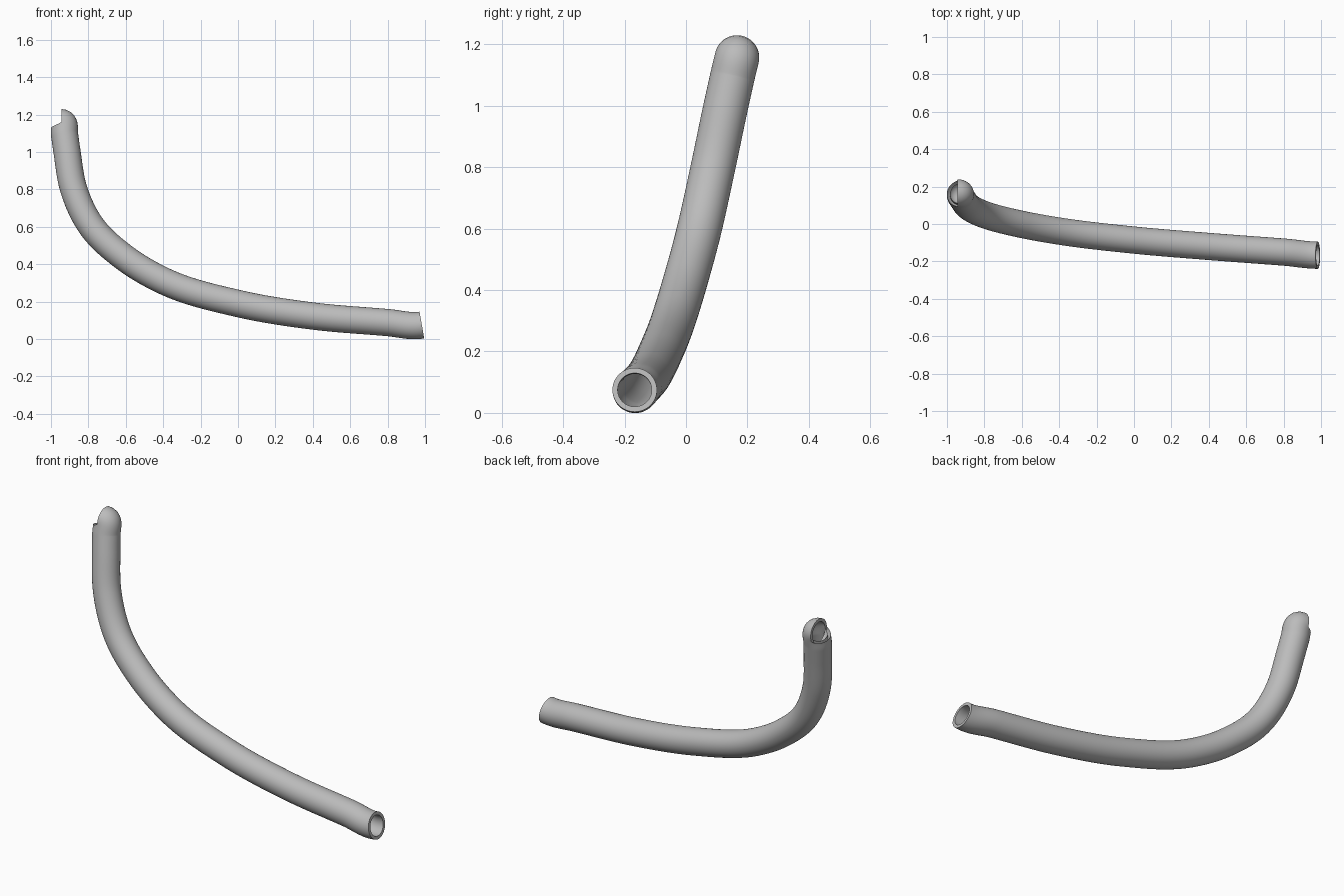
import bpy, bmesh, math
from mathutils import Vector
from mathutils.geometry import interpolate_bezier

cube = bpy.data.objects.get("Cube")
if cube:
    bpy.data.objects.remove(cube, do_unlink=True)

OUTER, INNER = 0.0725, 0.0555
SIDES, STEPS = 48, 14

# Centre line of the tube, from the low open end to the hooked upper end
path = [Vector(p) for p in (
    (0.983, -0.167, 0.075), (0.8, -0.15, 0.088), (0.4, -0.12, 0.123),
    (0, -0.086, 0.19), (-0.4, -0.038, 0.312), (-0.6, -0.002, 0.43),
    (-0.785, 0.045, 0.605), (-0.878, 0.088, 0.8), (-0.914, 0.13, 1.0),
    (-0.927, 0.15, 1.09), (-0.945, 0.166, 1.157))]


def tangent(i):
    """Direction of the centre line at a path point; both ends are set square to their cuts."""
    if i == 0:
        return Vector((-0.985, 0, -0.172)).normalized()
    if i == len(path) - 1:
        return Vector((-1, 0, 0))
    a, b = path[i] - path[i - 1], path[i + 1] - path[i]
    if i == 1:
        return b.normalized()
    if i == len(path) - 2:
        return a.normalized()
    return (a / a.length_squared + b / b.length_squared).normalized()


def smooth_path():
    """Smooth points along the path, each with its direction."""
    pts = []
    for i in range(len(path) - 1):
        a, b = path[i], path[i + 1]
        reach = (b - a).length / 3
        seg = interpolate_bezier(a, a + tangent(i) * reach,
                                 b - tangent(i + 1) * reach, b, STEPS + 1)
        pts += seg[:-1]
    pts.append(path[-1])
    dirs = [(pts[min(i + 1, len(pts) - 1)] - pts[max(i - 1, 0)]).normalized()
            for i in range(len(pts))]
    dirs[0], dirs[-1] = tangent(0), tangent(len(path) - 1)
    return list(zip(pts, dirs))


def ring(bm, centre, direction, radius):
    side = Vector((0, 1, 0))
    side = (side - direction * side.dot(direction)).normalized()
    up = direction.cross(side)
    angles = [math.tau * k / SIDES for k in range(SIDES)]
    return [bm.verts.new(centre + (side * math.cos(a) + up * math.sin(a)) * radius)
            for a in angles]


# Outer wall, far rim, inner wall and near rim as one closed sweep
bm = bmesh.new()
line = smooth_path()
rings = [ring(bm, p, d, OUTER) for p, d in line]
rings += [ring(bm, p, d, INNER) for p, d in reversed(line)]
for n, a in enumerate(rings):
    b = rings[(n + 1) % len(rings)]
    for k in range(SIDES):
        j = (k + 1) % SIDES
        bm.faces.new((a[k], a[j], b[j], b[k]))

mesh = bpy.data.meshes.new("bent_tube")
bm.to_mesh(mesh)
bm.free()
tube = bpy.data.objects.new("bent_tube", mesh)
bpy.context.collection.objects.link(tube)

# Plain grey metal
grey = bpy.data.materials.new("plain_grey")
grey.use_nodes = True
colour = (0.5, 0.5, 0.5, 1)
grey.diffuse_color = colour
grey.node_tree.nodes["Principled BSDF"].inputs["Base Color"].default_value = colour
mesh.materials.append(grey)

bpy.ops.object.select_all(action='DESELECT')
tube.select_set(True)
bpy.context.view_layer.objects.active = tube
bpy.ops.object.shade_smooth_by_angle(angle=math.radians(40))
